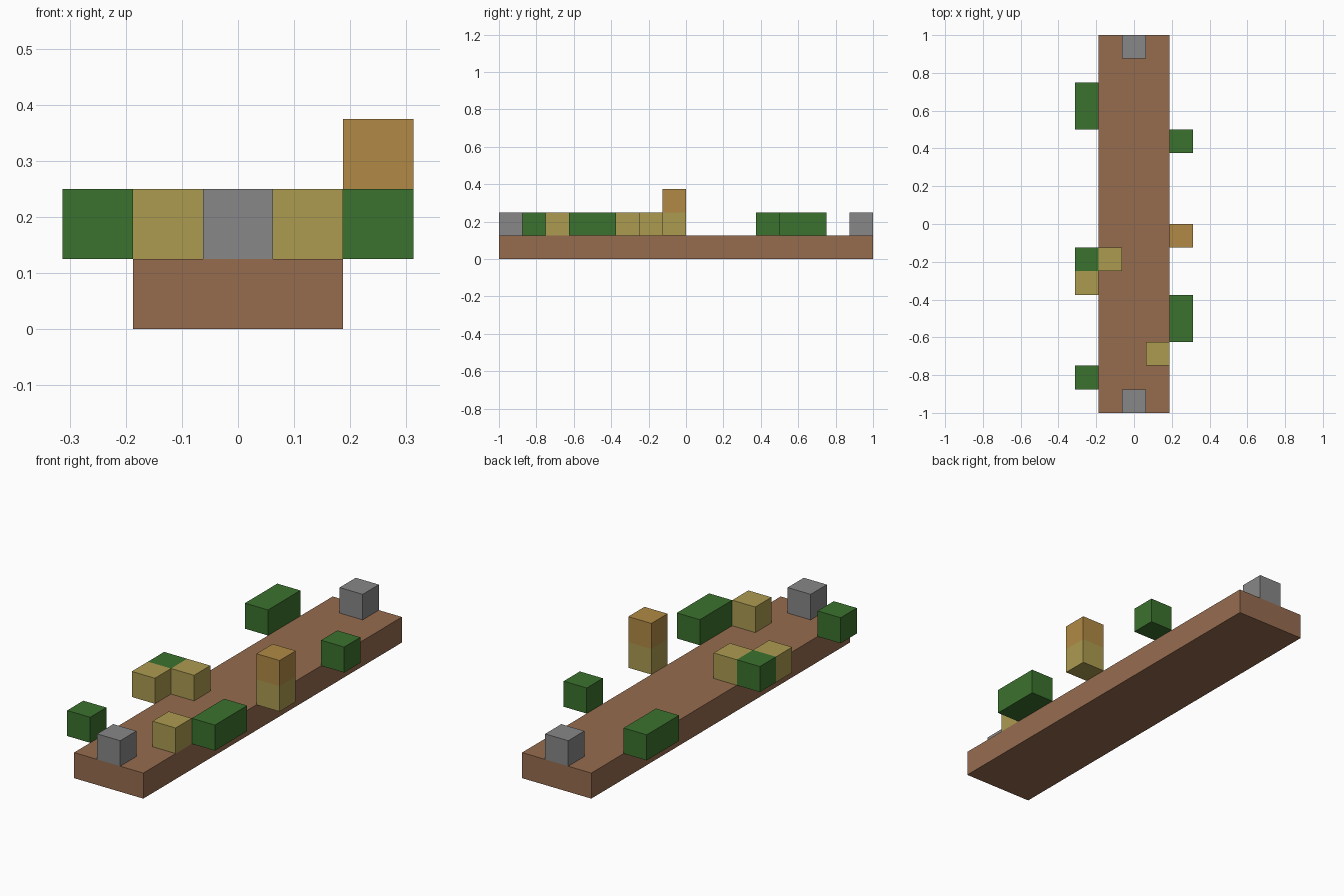
import bpy
import bmesh
from mathutils import Vector

if "Cube" in bpy.data.objects:
    bpy.data.objects.remove(bpy.data.objects["Cube"], do_unlink=True)

U = 0.125  # edge of one block


def linear(c):
    c /= 255
    return c / 12.92 if c <= 0.04045 else ((c + 0.055) / 1.055) ** 2.4


def material(name, *rgb):
    mat = bpy.data.materials.new(name)
    colour = [linear(c) for c in rgb] + [1]
    mat.use_nodes = True
    mat.diffuse_color = colour
    mat.node_tree.nodes["Principled BSDF"].inputs["Base Color"].default_value = colour
    return mat


brown = material("wood brown", 150, 108, 79)
green = material("leaf green", 59, 113, 46)
olive = material("straw olive", 172, 155, 80)
orange = material("ochre orange", 177, 138, 69)
grey = material("stone grey", 137, 135, 135)


def block(name, mat, column, row, level=1, width=1, length=1):
    """Box on the block grid: column is its centre in x, row its front edge in y."""
    mesh = bpy.data.meshes.new(name)
    bm = bmesh.new()
    bmesh.ops.create_cube(bm, size=U)
    bmesh.ops.scale(bm, vec=(width, length, 1), verts=bm.verts)
    centre = Vector((column, row + length / 2, level + 0.5)) * U
    bmesh.ops.translate(bm, vec=centre, verts=bm.verts)
    bm.to_mesh(mesh)
    bm.free()
    mesh.materials.append(mat)
    obj = bpy.data.objects.new(name, mesh)
    bpy.context.collection.objects.link(obj)
    return obj


# Long plank
block("plank", brown, 0, -8, level=0, width=3, length=16)

# Stone at each end
block("front_stone", grey, 0, -8)
block("back_stone", grey, 0, 7)

# Leaf blocks along both sides
block("right_front_leaf", green, -2, -7)
block("right_middle_leaf", green, -2, -2)
block("right_back_leaf", green, -2, 4, length=2)
block("left_front_leaf", green, 2, -5, length=2)
block("left_back_leaf", green, 2, 3)

# Straw blocks
block("left_straw", olive, 1, -6)
block("right_outer_straw", olive, -2, -3)
block("right_inner_straw", olive, -1, -2)

# Two-block post
block("post_base", olive, 2, -1)
block("post_top", orange, 2, -1, level=2)
